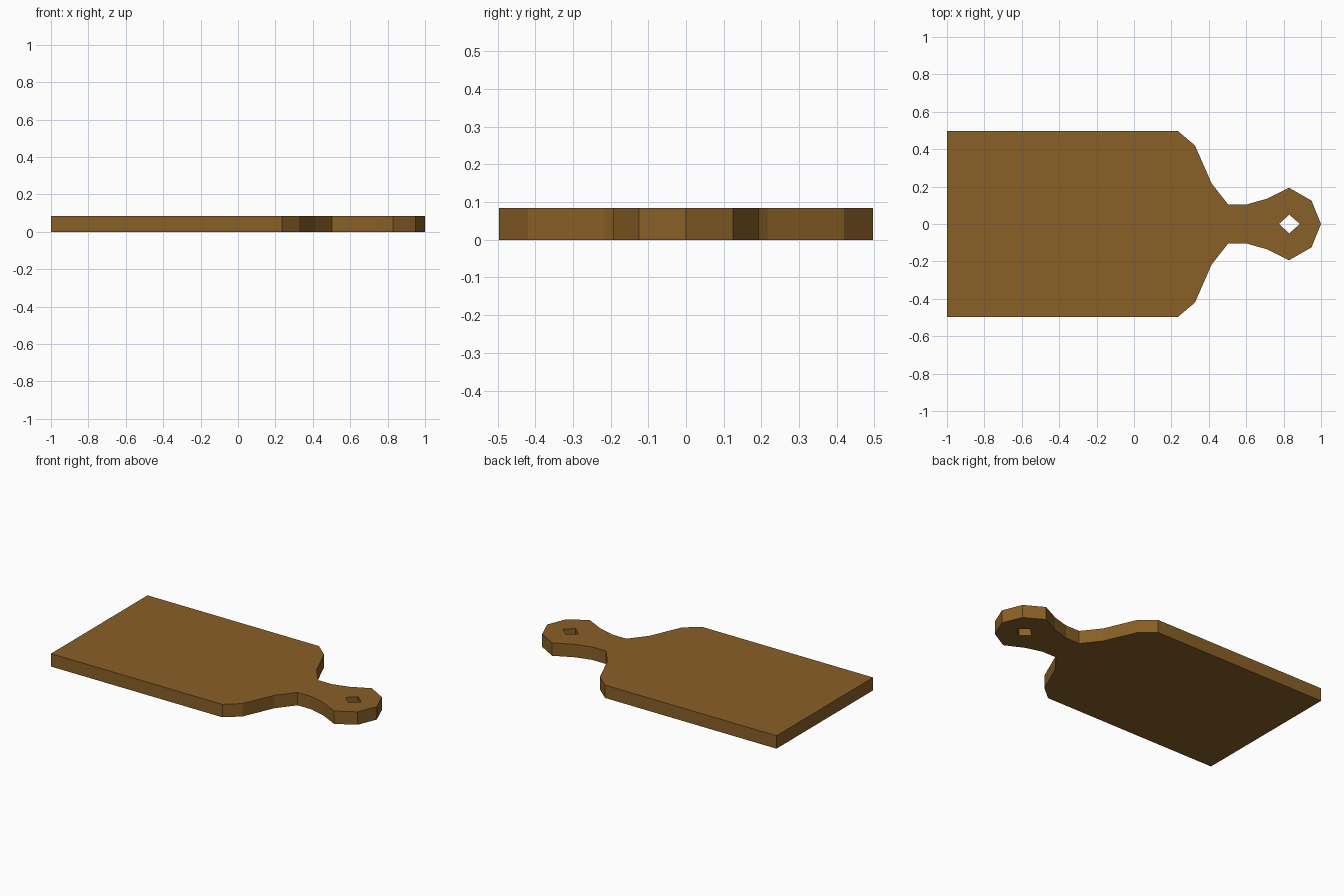
import bpy, bmesh

if "Cube" in bpy.data.objects:
    bpy.data.objects.remove(bpy.data.objects["Cube"])

THICKNESS = 0.084

wood = bpy.data.materials.new("brown wood")
wood.diffuse_color = (0.25, 0.115, 0.02, 1)
wood.use_nodes = True
wood.node_tree.nodes["Principled BSDF"].inputs["Base Color"].default_value = wood.diffuse_color

# Half outline: board edge, shoulder, neck, handle knob, hanging hole
half_outline = [
    (-1, 0), (-1, 0.497), (0.235, 0.497), (0.326, 0.42), (0.415, 0.217),
    (0.503, 0.105), (0.604, 0.105), (0.71, 0.135), (0.829, 0.194),
    (0.949, 0.125), (1, 0),
    (0.887, 0), (0.83, 0.05), (0.775, 0),
]

bm = bmesh.new()
# Both halves of the board, mirrored across the handle axis
for side in (1, -1):
    pts = half_outline if side < 0 else half_outline[::-1]
    bm.faces.new([bm.verts.new((x, side * y, 0)) for x, y in pts])
bmesh.ops.remove_doubles(bm, verts=bm.verts, dist=1e-5)

# Extrude to the board's thickness, keeping the underside
ext = bmesh.ops.extrude_face_region(bm, geom=bm.faces[:], use_keep_orig=True)
top = [g for g in ext["geom"] if isinstance(g, bmesh.types.BMVert)]
bmesh.ops.translate(bm, verts=top, vec=(0, 0, THICKNESS))
# Drop any wall left inside along the centre line
inner = [f for f in bm.faces if all(abs(v.co.y) < 1e-6 for v in f.verts)]
bmesh.ops.delete(bm, geom=inner, context='FACES')
bmesh.ops.recalc_face_normals(bm, faces=bm.faces[:])

mesh = bpy.data.meshes.new("cutting_board")
bm.to_mesh(mesh)
bm.free()
mesh.materials.append(wood)
board = bpy.data.objects.new("cutting_board", mesh)
bpy.context.collection.objects.link(board)
